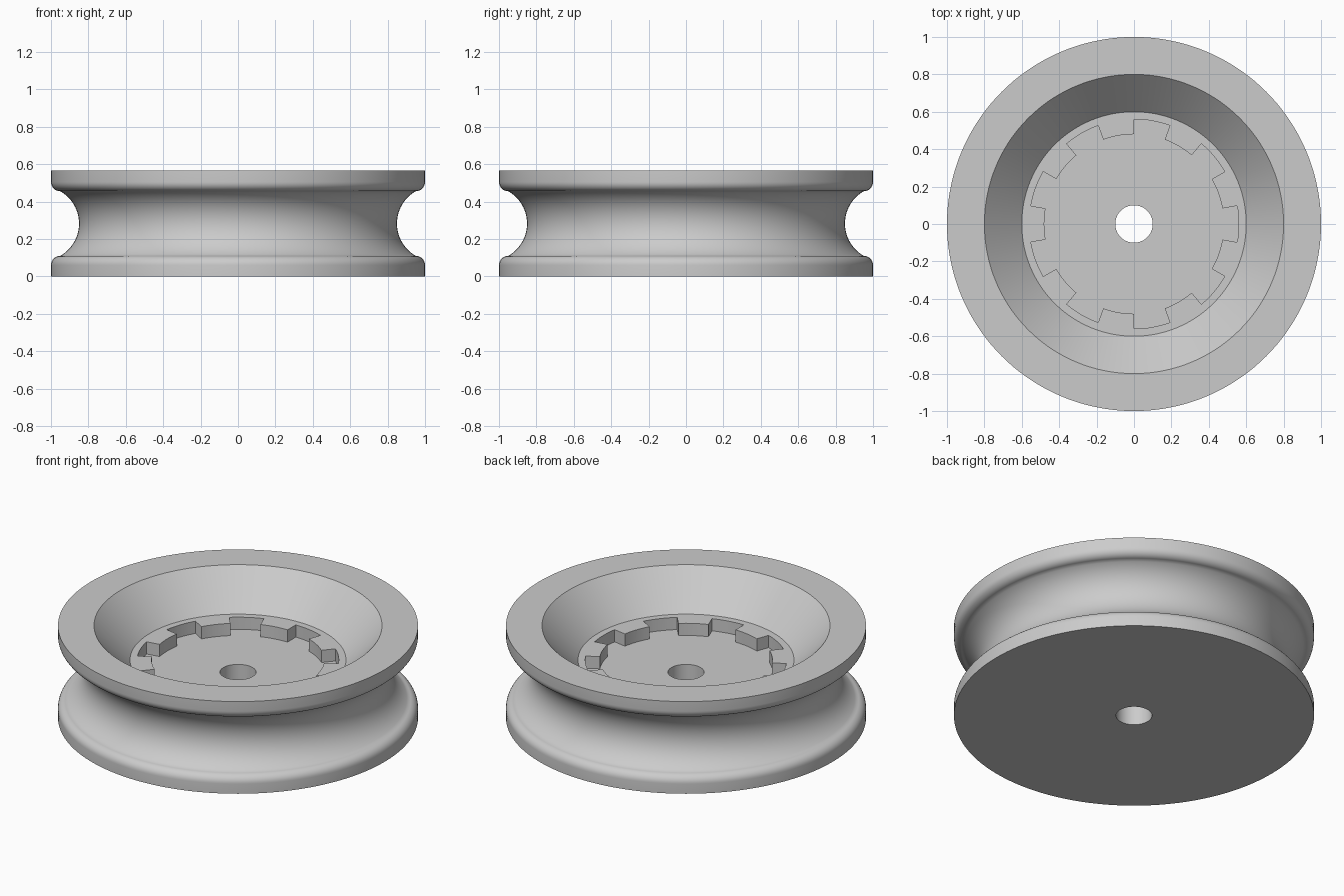
import bpy, bmesh
from math import sin, cos, radians, pi, atan2, hypot

SEGMENTS = 144
HEIGHT = 0.565
MID = HEIGHT / 2
FLOOR = 0.28       # pocket floor height
LEDGE = 0.355      # height of the ledge around the pocket
BORE = 0.1

cube = bpy.data.objects.get("Cube")
if cube:
    bpy.data.objects.remove(cube, do_unlink=True)

grey = bpy.data.materials.new("plain grey")
grey.use_nodes = True
colour = (0.6, 0.6, 0.6, 1)
grey.diffuse_color = colour
grey.node_tree.nodes["Principled BSDF"].inputs["Base Color"].default_value = colour


def make_object(name, bm):
    bmesh.ops.recalc_face_normals(bm, faces=bm.faces)
    mesh = bpy.data.meshes.new(name)
    bm.to_mesh(mesh)
    bm.free()
    obj = bpy.data.objects.new(name, mesh)
    bpy.context.collection.objects.link(obj)
    mesh.materials.append(grey)
    return obj


def arc(cx, cz, radius, start, end, steps):
    angles = [start + (end - start) * i / steps for i in range(steps + 1)]
    return [(cx + radius * cos(a), cz + radius * sin(a)) for a in angles]


def lathe(name, profile):
    """Revolve a closed (radius, height) profile about z."""
    bm = bmesh.new()
    rings = []
    for r, z in profile:
        rings.append([bm.verts.new((r * cos(2 * pi * i / SEGMENTS),
                                    r * sin(2 * pi * i / SEGMENTS), z))
                      for i in range(SEGMENTS)])
    for a, b in zip(rings, rings[1:] + rings[:1]):
        for i in range(SEGMENTS):
            j = (i + 1) % SEGMENTS
            bm.faces.new((a[i], a[j], b[j], b[i]))
    return make_object(name, bm)


# Rim edge: rounded lower flange, circular cord groove, mirrored upper flange
fillet = 0.05
lip = 0.11
half = MID - lip
depth = 0.1
groove_r = (depth ** 2 + half ** 2) / (2 * depth)
groove_x = 1 - fillet - depth + groove_r
spread = atan2(half, groove_r - depth)
lower = arc(1 - fillet, lip - fillet, fillet, 0, pi / 2, 8)
groove = arc(groove_x, MID, groove_r, pi + spread, pi - spread, 28)
upper = [(r, HEIGHT - z) for r, z in reversed(lower)]

profile = ([(BORE, 0), (1, 0)] + lower + groove[1:-1] + upper
           + [(1, HEIGHT), (0.8, HEIGHT), (0.6, LEDGE), (BORE, LEDGE)])
wheel = lathe("pulley_wheel", profile)

# Notched pocket: nine 20 degree recesses with radial sides
outline = []
for k in range(9):
    for radius, start in ((0.56, -10), (0.48, 10)):
        for step in range(9):
            a = radians(40 * k + start + 2.5 * step)
            outline.append((radius * cos(a), radius * sin(a)))
bm = bmesh.new()
base = bm.faces.new([bm.verts.new((x, y, FLOOR)) for x, y in outline])
top = bmesh.ops.extrude_face_region(bm, geom=[base])
bmesh.ops.translate(bm, vec=(0, 0, 0.2),
                    verts=[v for v in top["geom"] if isinstance(v, bmesh.types.BMVert)])
cutter = make_object("pocket_cutter", bm)
cutter.hide_render = True

# Cut the pocket, then drop the cutter
bpy.context.view_layer.objects.active = wheel
cut = wheel.modifiers.new("pocket", "BOOLEAN")
cut.operation = "DIFFERENCE"
cut.solver = "EXACT"
cut.object = cutter
bpy.ops.object.modifier_apply(modifier=cut.name)
bpy.data.objects.remove(cutter, do_unlink=True)

# Smooth the curved walls, keep corners crisp
bpy.ops.object.select_all(action="DESELECT")
wheel.select_set(True)
bpy.ops.object.shade_smooth_by_angle(angle=radians(30))
